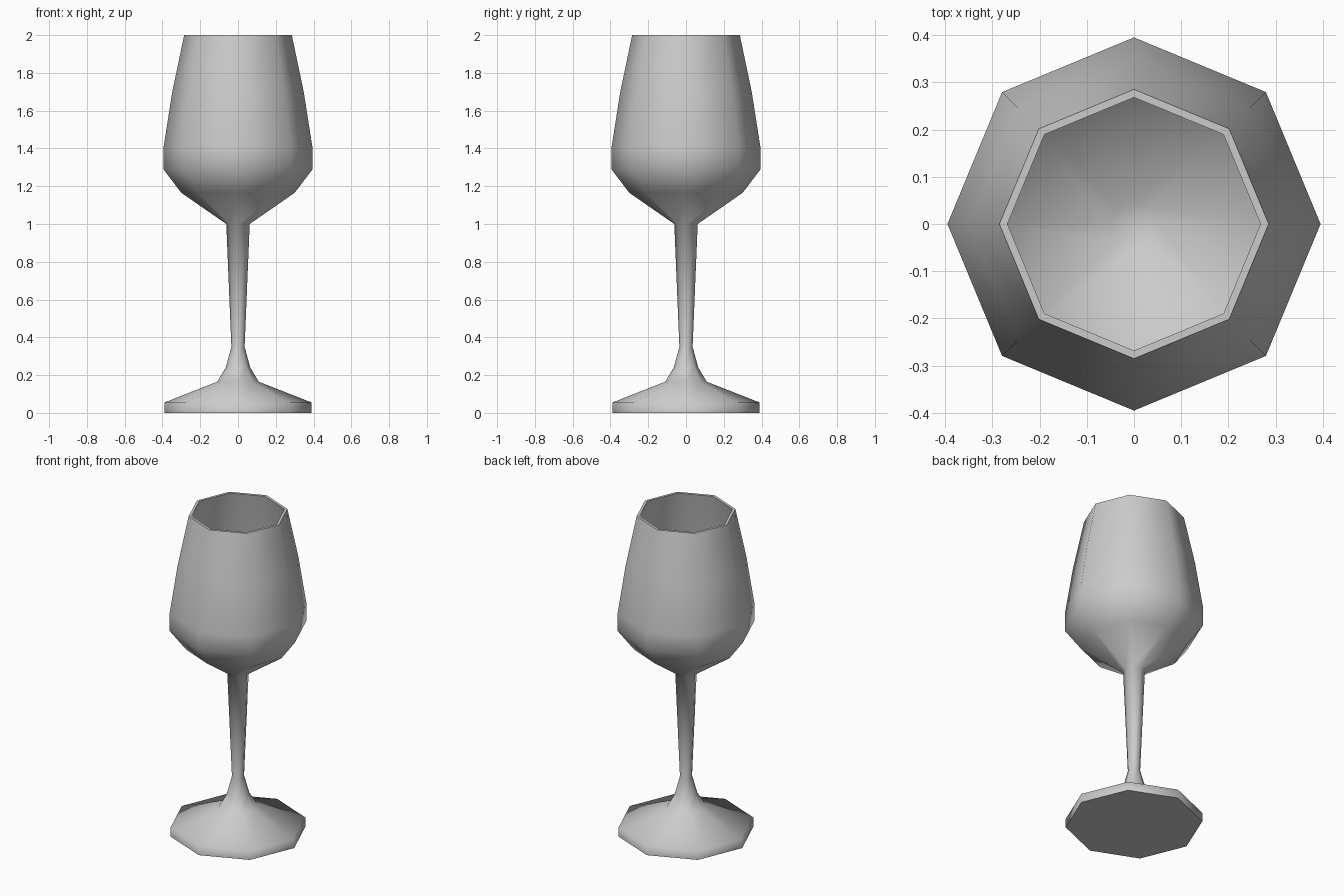
import bpy, bmesh, math

if "Cube" in bpy.data.objects:
    bpy.data.objects.remove(bpy.data.objects["Cube"])

SIDES = 8

# Wall profile (radius, height): foot, stem, outer bowl, rim, inner bowl
profile = [
    (0.39, 0.0), (0.39, 0.055), (0.11, 0.165), (0.065, 0.24), (0.035, 0.35),
    (0.062, 1.0), (0.30, 1.165), (0.395, 1.29), (0.395, 1.40), (0.348, 1.70),
    (0.285, 2.0),
    (0.268, 2.0), (0.331, 1.70), (0.377, 1.40), (0.377, 1.298),
    (0.288, 1.18), (0.05, 1.02),
]


def lathe(name, points, sides):
    """Revolve a profile into a closed low-poly solid."""
    bm = bmesh.new()
    rings = []
    for r, z in points:
        rings.append([bm.verts.new((r * math.cos(2 * math.pi * i / sides),
                                    r * math.sin(2 * math.pi * i / sides), z))
                      for i in range(sides)])
    for a, b in zip(rings, rings[1:]):
        for i in range(sides):
            j = (i + 1) % sides
            bm.faces.new((a[i], a[j], b[j], b[i]))
    bm.faces.new(rings[0][::-1])   # underside of the foot
    bm.faces.new(rings[-1])        # floor of the bowl
    bmesh.ops.recalc_face_normals(bm, faces=bm.faces[:])
    mesh = bpy.data.meshes.new(name)
    bm.to_mesh(mesh)
    bm.free()
    obj = bpy.data.objects.new(name, mesh)
    bpy.context.collection.objects.link(obj)
    return obj


# Wine glass, smooth with crisp rim and base edges
glass = lathe("wine_glass", profile, SIDES)
bpy.context.view_layer.objects.active = glass
glass.select_set(True)
bpy.ops.object.shade_smooth_by_angle(angle=math.radians(75))
